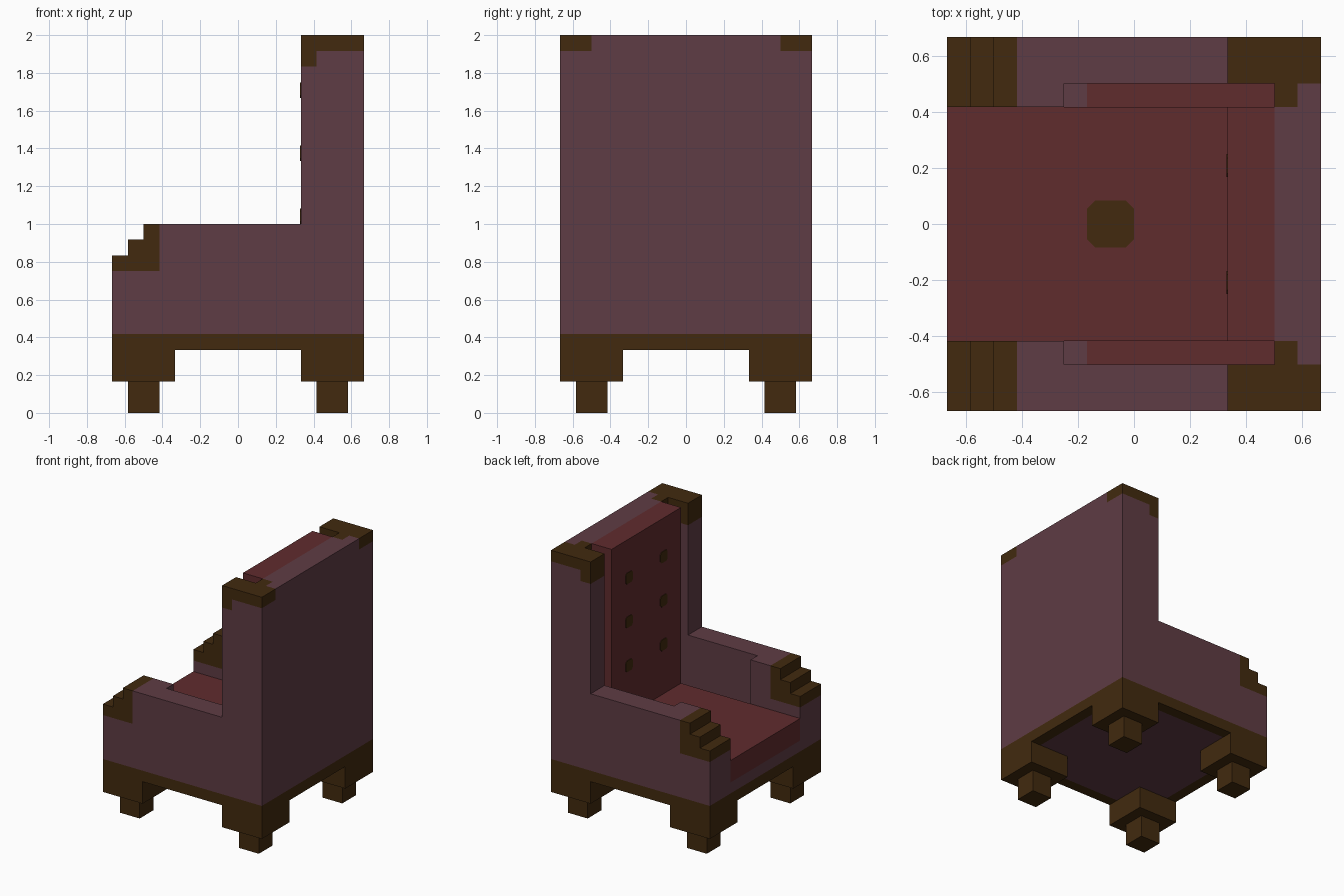
import bpy, bmesh, math
from mathutils import Vector

if "Cube" in bpy.data.objects:
    bpy.data.objects.remove(bpy.data.objects["Cube"])

U = 1 / 12  # design grid step


def mat(name, rgb):
    m = bpy.data.materials.new(name)
    m.diffuse_color = (*rgb, 1)
    m.use_nodes = True
    m.node_tree.nodes["Principled BSDF"].inputs["Base Color"].default_value = m.diffuse_color
    return m


MAUVE = mat("mauve fabric", (0.114, 0.045, 0.058))
RED = mat("red cushion", (0.117, 0.025, 0.027))
BROWN = mat("dark wood", (0.054, 0.023, 0.0045))


def extrude(name, profile, y0, y1, mats, cuts=(), rule=None):
    """Extrude an xz profile (grid units) along y, cut it, colour faces by rule."""
    bm = bmesh.new()
    face = bm.faces.new([bm.verts.new((x, y0, z)) for x, z in profile])
    ext = bmesh.ops.extrude_face_region(bm, geom=[face])["geom"]
    bmesh.ops.translate(bm, vec=(0, y1 - y0, 0),
                        verts=[v for v in ext if isinstance(v, bmesh.types.BMVert)])
    for axis, value in cuts:
        no = Vector((0, 0, 0))
        no[axis] = 1
        bmesh.ops.bisect_plane(bm, geom=bm.verts[:] + bm.edges[:] + bm.faces[:],
                               plane_co=no * value, plane_no=no)
    bmesh.ops.recalc_face_normals(bm, faces=bm.faces[:])
    if rule:
        for f in bm.faces:
            f.material_index = rule(f.calc_center_median(), f.normal)
    bmesh.ops.scale(bm, vec=(U, U, U), verts=bm.verts[:])
    me = bpy.data.meshes.new(name)
    bm.to_mesh(me)
    bm.free()
    for m in mats:
        me.materials.append(m)
    ob = bpy.data.objects.new(name, me)
    bpy.context.collection.objects.link(ob)
    return ob


def box(name, x, y, z, mats, cuts=(), rule=None):
    prof = [(x[0], z[0]), (x[1], z[0]), (x[1], z[1]), (x[0], z[1])]
    return extrude(name, prof, y[0], y[1], mats, cuts, rule)


def button(name, loc, size, axis):
    """Thin button plate with clipped corners, facing up or to -x."""
    h, c = size / 2, size * 0.17
    ring = [(h, h - c), (h - c, h), (c - h, h), (-h, h - c),
            (-h, c - h), (c - h, -h), (h - c, -h), (h, c - h)]
    ob = extrude(name, ring, -0.05, 0.05, [BROWN])
    ob.rotation_euler = (math.pi / 2, 0, 0) if axis == "z" else (0, 0, math.pi / 2)
    ob.location = Vector(loc) * U


# Wooden caps: arm fronts, and tops of the back wings
def trim(c, n):
    arm = c.x < -5 and c.z > 9
    wing = c.z > 23 or (c.x < 5 and c.z > 22)
    return 1 if arm or wing else 0


STEPS = [(-8, 10), (-7, 10), (-7, 11), (-6, 11), (-6, 12)]

for s, side in ((1, "left"), (-1, "right")):
    # Outer side: stepped arm rising to the back wing
    extrude(f"{side}_side",
            [(-8, 5), (8, 5), (8, 24), (4, 24), (4, 12)] + STEPS[::-1],
            6 * s, 8 * s, [MAUVE, BROWN],
            [(0, -5), (0, 5), (2, 9), (2, 12), (2, 22), (2, 23)], trim)
    # Thicker inner part of the arm front
    extrude(f"{side}_arm_front", [(-8, 6), (-3, 6), (-3, 12)] + STEPS[::-1],
            5 * s, 6 * s, [MAUVE, BROWN], [(0, -5), (2, 9)], trim)

# Back panel with wooden corner pieces
box("back_panel", (6, 8), (-6, 6), (5, 24), [MAUVE, BROWN],
    [(0, 7), (1, -5), (1, 5), (2, 23)],
    lambda c, n: 1 if abs(c.y) > 5 and c.x < 7 and c.z > 23 else 0)

# Seat platform, red where it shows beside the cushion
box("seat_platform", (-8, 6), (-6, 6), (5, 6), [MAUVE, RED], [(0, -2)],
    lambda c, n: 1 if n.z > 0.5 and c.x > -2 else 0)

# Cushions
box("seat_cushion", (-8, 4), (-5, 5), (6, 8), [RED])
box("back_cushion", (4, 6), (-5, 5), (6, 24), [RED])

# Buttons
button("seat_button", (-1, 0, 8), 2, "z")
for y in (-2.5, 2.5):
    for z in (12.5, 16.5, 20.5):
        button("back_button", (4, y, z), 1, "x")

# Base rail with fabric underside
box("base_rail", (-8, 8), (-8, 8), (4, 5), [BROWN, MAUVE],
    [(0, -7), (0, 7), (1, -7), (1, 7)],
    lambda c, n: 1 if n.z < -0.5 and max(abs(c.x), abs(c.y)) < 7 else 0)

# Leg blocks and feet
for sx in (-1, 1):
    for sy in (-1, 1):
        xs, ys = sorted((4 * sx, 8 * sx)), sorted((4 * sy, 8 * sy))
        box("leg_block", xs, ys, (2, 4), [BROWN])
        xs, ys = sorted((5 * sx, 7 * sx)), sorted((5 * sy, 7 * sy))
        box("foot", xs, ys, (0, 2), [BROWN])
